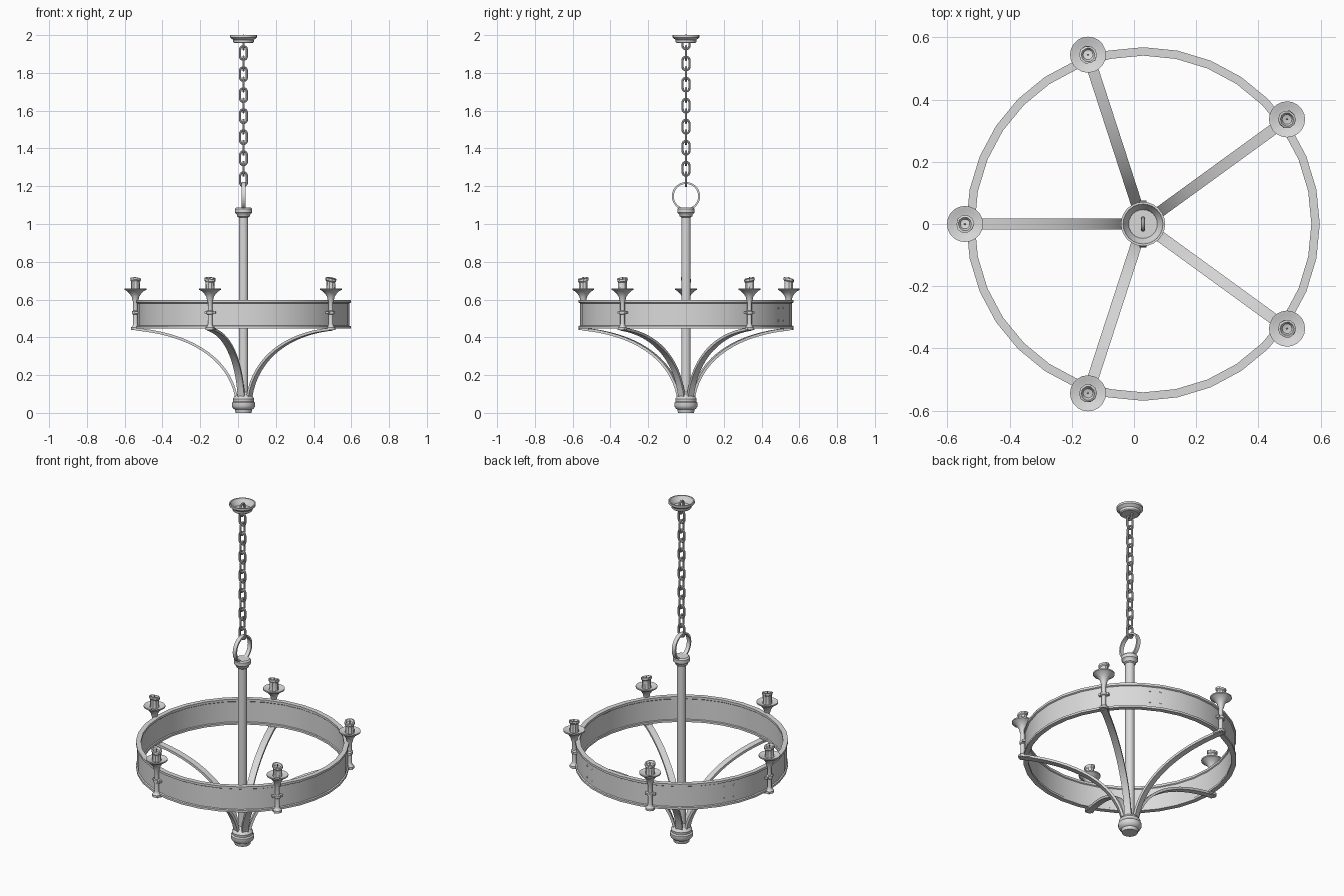
import bpy, bmesh, math, random
from math import pi, sin, cos, radians
from mathutils import Matrix, Vector

random.seed(4)
old = bpy.data.objects.get("Cube")
if old:
    bpy.data.objects.remove(old, do_unlink=True)

iron = bpy.data.materials.new("grey_iron")
iron.use_nodes = True
GREY = (0.7, 0.7, 0.7, 1)
iron.diffuse_color = GREY
iron.node_tree.nodes["Principled BSDF"].inputs["Base Color"].default_value = GREY

AXIS = Matrix.Translation((0.029, 0, 0))
BAND_R = 0.561
HOLDER_R = 0.572


def finish(name, bm, place, angle=35):
    """Turn a bmesh into a smooth-shaded object placed by a matrix."""
    bmesh.ops.remove_doubles(bm, verts=bm.verts, dist=1e-5)
    bmesh.ops.recalc_face_normals(bm, faces=bm.faces)
    mesh = bpy.data.meshes.new(name)
    bm.to_mesh(mesh)
    bm.free()
    mesh.materials.append(iron)
    mesh.shade_smooth()
    mesh.set_sharp_from_angle(angle=radians(angle))
    obj = bpy.data.objects.new(name, mesh)
    obj.matrix_world = place
    bpy.context.collection.objects.link(obj)
    return obj


def skin(bm, rings, loop_rings, loop_section=True):
    """Bridge successive rows of vertices with quads."""
    n, m = len(rings), len(rings[0])
    for i in range(n if loop_rings else n - 1):
        a, b = rings[i], rings[(i + 1) % n]
        for j in range(m if loop_section else m - 1):
            k = (j + 1) % m
            bm.faces.new((a[j], a[k], b[k], b[j]))


def lathe(name, profile, segs, place, closed=False):
    bm = bmesh.new()
    rings = []
    for i in range(segs):
        a = 2 * pi * i / segs
        rings.append([bm.verts.new((r * cos(a), r * sin(a), z)) for r, z in profile])
    skin(bm, rings, True, closed)
    return finish(name, bm, place)


def sweep(name, path, section, place, closed):
    """Sweep a section (in-plane offset, sideways offset) along a path in the xz plane."""
    bm = bmesh.new()
    rings, n = [], len(path)
    for i, (x, z) in enumerate(path):
        p = path[(i - 1) % n] if closed else path[max(i - 1, 0)]
        q = path[(i + 1) % n] if closed else path[min(i + 1, n - 1)]
        t = Vector((q[0] - p[0], q[1] - p[1])).normalized()
        rings.append([bm.verts.new((x - t.y * u, v, z + t.x * u)) for u, v in section])
    skin(bm, rings, closed)
    if not closed:
        bm.faces.new(rings[0])
        bm.faces.new(rings[-1])
    return finish(name, bm, place)


def rect(w, h):
    return [(-w / 2, -h / 2), (w / 2, -h / 2), (w / 2, h / 2), (-w / 2, h / 2)]


def box(name, size, place):
    bm = bmesh.new()
    bmesh.ops.create_cube(bm, size=1, matrix=Matrix.Diagonal((*size, 1)))
    return finish(name, bm, place)


def turned(deg, r=0, z=0):
    """Placement at an angle around the axis; local x points outward."""
    return AXIS @ Matrix.Rotation(radians(deg), 4, "Z") @ Matrix.Translation((r, 0, z))


# Central column with finial and cap
lathe("finial", [(0, 0), (.042, 0), (.046, .018), (.055, .024), (.062, .036),
                 (.062, .054), (.055, .06), (.057, .074), (.046, .09),
                 (.032, .1), (.025, .11)], 24, AXIS)
lathe("post", [(0, .09), (.025, .09), (.025, 1.05), (0, 1.05)], 20, AXIS)
lathe("post_cap", [(.025, 1.035), (.033, 1.04), (.036, 1.052), (.045, 1.06),
                   (.045, 1.08), (.038, 1.088), (0, 1.088)], 24, AXIS)

# Hanging ring, chain and open canopy
QUARTER = Matrix.Rotation(pi / 2, 4, "Z")
loop = [(.07 * cos(2 * pi * i / 32), .07 * sin(2 * pi * i / 32)) for i in range(32)]
sweep("hanging_ring", loop, rect(.01, .022),
      AXIS @ Matrix.Translation((0, 0, 1.147)) @ QUARTER, True)

wire = [(.006 * cos(2 * pi * i / 8), .006 * sin(2 * pi * i / 8)) for i in range(8)]
link = []
for half in (0, 1):
    for i in range(9):
        a = pi * (half + i / 8)
        link.append((.018 * cos(a), .018 * sin(a) + (.018 if half == 0 else -.018)))
for i in range(14):
    place = AXIS @ Matrix.Translation((0, 0, 1.237 + i * .0557))
    sweep("chain_link", link, wire, place @ QUARTER if i % 2 else place, True)

lathe("canopy", [(0, 1.957), (.048, 1.957), (.054, 1.962), (.056, 1.975), (.066, 1.984),
                 (.071, 1.988), (.071, 2), (.064, 2), (.06, 1.988), (.05, 1.978),
                 (.046, 1.966), (0, 1.966)], 24, AXIS)

# Flat hoop with raised rims
lathe("hoop", [(BAND_R, .462), (BAND_R, .58), (.568, .584), (.568, .597), (.541, .597),
               (.541, .584), (.546, .58), (.546, .462), (.541, .459), (.541, .447),
               (.568, .447), (.568, .459)], 32, AXIS, closed=True)

# Rivets at the hoop joints
for deg in (61, 67, 149, 155):
    for z in (.488, .556):
        place = turned(deg, BAND_R - .003, z) @ Matrix.Rotation(pi / 2, 4, "Y")
        lathe("rivet", [(.006, 0), (.005, .004), (0, .006)], 8, place)

# Arm curve from finial to hoop
corners = [Vector(p) for p in ((.038, .085), (.08, .3), (.3, .42), (.572, .443))]
arm = []
for i in range(17):
    t = i / 16
    w = ((1 - t) ** 3, 3 * t * (1 - t) ** 2, 3 * t * t * (1 - t), t ** 3)
    p = sum((c * k for c, k in zip(corners, w)), Vector((0, 0)))
    arm.append((p.x, p.y))

HOLDER = [(0, .44), (.024, .44), (.024, .452), (.015, .46), (.012, .47), (.012, .52),
          (.018, .524), (.018, .538), (.012, .542), (.012, .585), (.017, .6),
          (.02, .615), (.03, .63), (.045, .645), (.058, .652), (.058, .659),
          (.045, .656), (.028, .65), (0, .65)]

for k in range(5):
    deg = 36 + 72 * k
    sweep("arm", arm, rect(.014, .036), turned(deg), False)
    lathe("candle_holder", HOLDER, 20, turned(deg, HOLDER_R))
    box("holder_clip", (.02, .056, .012), turned(deg, HOLDER_R - .004, .531))
    box("arm_foot", (.05, .044, .01), turned(deg, HOLDER_R - .012, .443))

    # Melted candle with an uneven lip and a hollow top
    candle = lathe("candle", [(0, .648), (.026, .648), (.024, .66), (.024, .694),
                              (.029, .7), (.029, .712), (.022, .714), (.016, .703),
                              (0, .7)], 10, turned(deg, HOLDER_R))
    tilt = random.uniform(0, 2 * pi)
    for v in candle.data.vertices:
        if v.co.z > .69:
            r = math.hypot(v.co.x, v.co.y)
            v.co.z += .006 * (r / .029) * cos(math.atan2(v.co.y, v.co.x) - tilt)
            v.co.x *= random.uniform(.92, 1.05)
    lathe("wick", [(.003, .698), (.003, .718), (0, .72)], 6, turned(deg, HOLDER_R))
